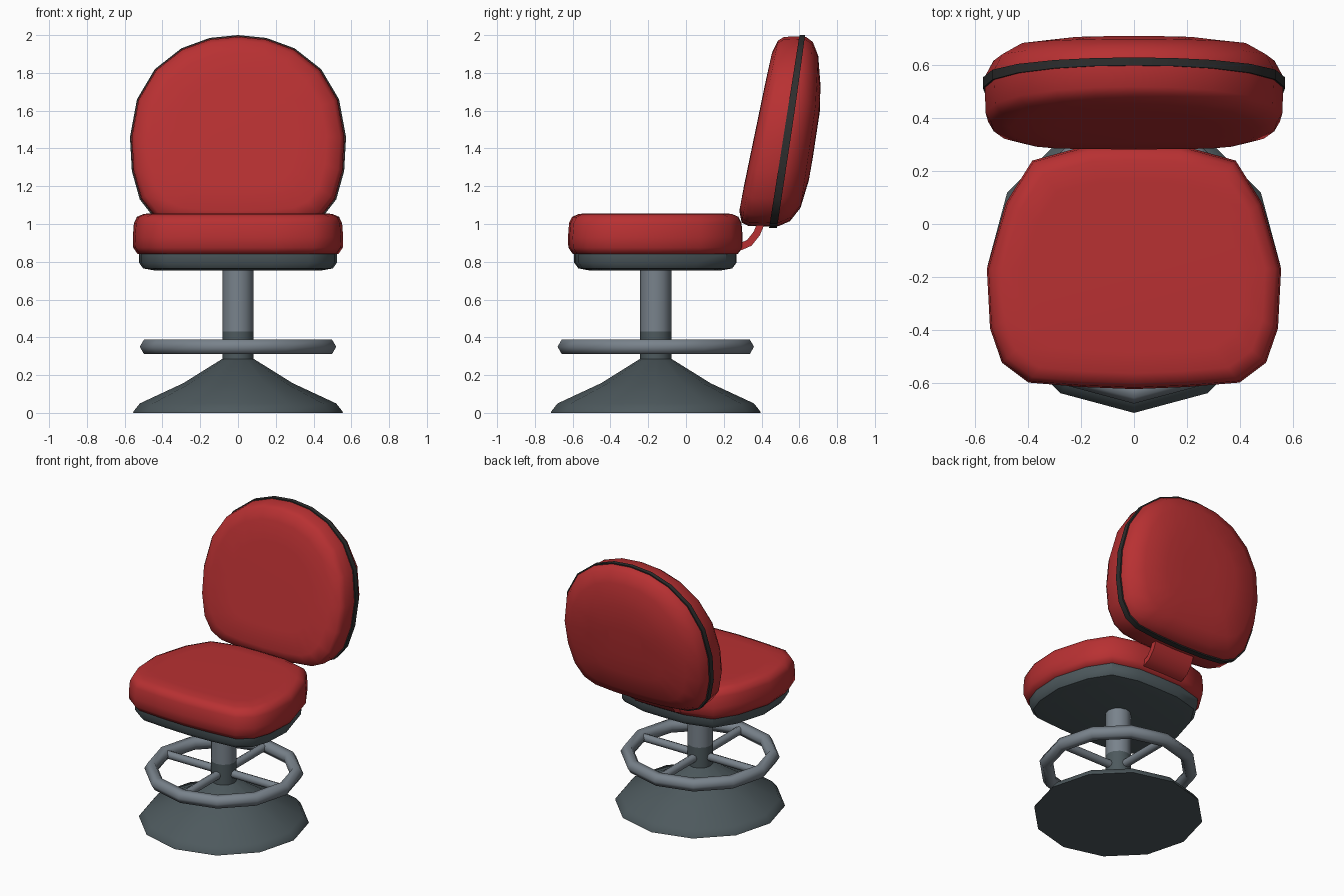
import bpy, bmesh, math
from mathutils import Vector

if "Cube" in bpy.data.objects:
    bpy.data.objects.remove(bpy.data.objects["Cube"])

AX = -0.16  # y of the pedestal axis


def mat(name, col):
    m = bpy.data.materials.new(name)
    m.diffuse_color = (*col, 1)
    m.use_nodes = True
    m.node_tree.nodes["Principled BSDF"].inputs["Base Color"].default_value = m.diffuse_color
    return m


RED = mat("red upholstery", (0.48, 0.03, 0.032))
DARK = mat("dark slate metal", (0.075, 0.1, 0.11))
GREY = mat("grey metal", (0.19, 0.225, 0.26))
TRIM = mat("black trim", (0.027, 0.027, 0.027))


def finish(name, bm, material, angle=40):
    bmesh.ops.recalc_face_normals(bm, faces=bm.faces)
    me = bpy.data.meshes.new(name)
    bm.to_mesh(me)
    bm.free()
    me.materials.append(material)
    me.polygons.foreach_set("use_smooth", [True] * len(me.polygons))
    me.set_sharp_from_angle(angle=math.radians(angle))
    ob = bpy.data.objects.new(name, me)
    bpy.context.collection.objects.link(ob)
    return ob


def loft(name, rings, material, closed=False, angle=40):
    """Bridge equal-length point rings; cap the ends or join last to first."""
    bm = bmesh.new()
    vr = [[bm.verts.new(p) for p in r] for r in rings]
    n = len(vr[0])
    pairs = list(zip(vr, vr[1:])) + ([(vr[-1], vr[0])] if closed else [])
    for a, b in pairs:
        for i in range(n):
            j = (i + 1) % n
            bm.faces.new((a[i], a[j], b[j], b[i]))
    if not closed:
        bm.faces.new(vr[0])
        bm.faces.new(vr[-1])
    return finish(name, bm, material, angle)


def circle(r, z, n=12):
    return [(r * math.cos(math.tau * i / n), AX + r * math.sin(math.tau * i / n), z)
            for i in range(n)]


def mirror(half):
    """Half outline starting and ending on the centre line -> full outline."""
    return half + [(-x, y) for x, y in half[-2:0:-1]]


# Pedestal: flared base, dark collar, grey post
loft("pedestal_base", [circle(r, z) for r, z in
     [(0.555, 0), (0.553, 0.008), (0.52, 0.05), (0.29, 0.157), (0.08, 0.288)]], DARK)
loft("post_collar", [circle(0.083, 0.285), circle(0.083, 0.432)], DARK)
loft("post", [circle(0.083, 0.432), circle(0.083, 0.77)], GREY)

# Foot ring with hexagonal section and four spokes
loft("foot_ring", [circle(0.475 + 0.045 * math.cos(math.tau * k / 6),
                          0.35 + 0.045 * math.sin(math.tau * k / 6))
                   for k in range(6)], GREY, closed=True, angle=65)
for k in range(4):
    d = Vector((math.cos(k * math.pi / 2), math.sin(k * math.pi / 2), 0))
    s = Vector((-d.y, d.x, 0))
    c = Vector((0, AX, 0.35))
    loft(f"foot_ring_spoke_{k + 1}",
         [[c + d * t + 0.028 * (s * math.cos(math.tau * i / 8)
           + Vector((0, 0, math.sin(math.tau * i / 8)))) for i in range(8)]
          for t in (0.05, 0.46)], GREY, angle=50)

# Seat outline shared by the pan and the cushion
SEAT = mirror([(0, -0.625), (0.2, -0.617), (0.40, -0.6), (0.50, -0.525), (0.545, -0.395),
               (0.557, -0.17), (0.485, 0.08), (0.385, 0.24), (0.18, 0.297), (0, 0.3)])


def seat_ring(inset, z):
    sx, sy = 1 - inset / 0.557, 1 - inset / 0.4625
    return [(x * sx, -0.1625 + (y + 0.1625) * sy, z) for x, y in SEAT]


loft("seat_pan", [seat_ring(i, z) for i, z in
     [(0.12, 0.753), (0.055, 0.765), (0.033, 0.795), (0.033, 0.85)]], DARK)
loft("seat_cushion", [seat_ring(i, z) for i, z in
     [(0.05, 0.838), (0.025, 0.842), (0.002, 0.875), (0.0, 0.93), (0.006, 1.005),
      (0.022, 1.038), (0.06, 1.054), (0.14, 1.056)]], RED, angle=60)

# Backrest: outline in x and z, layers stacked along y on a leaning plane
BACK = mirror([(0, 2.0), (0.15, 1.985), (0.30, 1.93), (0.44, 1.82), (0.535, 1.66),
               (0.572, 1.46), (0.562, 1.28), (0.52, 1.13), (0.45, 1.04),
               (0.36, 1.0), (0.2, 0.985), (0, 0.98)])


def back_ring(off, s):
    ring = []
    for x, z in BACK:
        z = 1.48 + (z - 1.48) * s
        if off < 0:
            f = 1 - 0.28 * (z - 1)                    # front pad thins to the top
        else:
            f = 1 - 0.3 * max(0, (z - 1.6) / 0.4)     # rear shell rounds off
        ring.append((x * s, 0.46 + 0.155 * (z - 0.98) / 1.02 + off * f, z))
    return ring


loft("backrest_cushion", [back_ring(o, s) for o, s in
     [(-0.198, 0.55), (-0.195, 0.82), (-0.17, 0.945), (-0.13, 0.982), (0, 0.988),
      (0.03, 0.982), (0.085, 0.93), (0.13, 0.79), (0.152, 0.5), (0.155, 0.25)]],
     RED, angle=60)
loft("backrest_trim", [back_ring(o, s) for o, s in
     [(-0.02, 0.97), (-0.02, 1), (0.022, 1), (0.022, 0.97)]], TRIM, closed=True)

# Curved bracket joining seat and backrest
path = [(0.22, 0.872), (0.29, 0.88), (0.335, 0.9), (0.375, 0.95), (0.395, 1.0), (0.41, 1.06)]
rings = []
for i, (y, z) in enumerate(path):
    a, b = Vector(path[max(i - 1, 0)]), Vector(path[min(i + 1, len(path) - 1)])
    t = (b - a).normalized()
    n = Vector((-t.y, t.x)) * 0.019
    rings.append([(sx * 0.16, y + sn * n.x, z + sn * n.y)
                  for sx, sn in ((-1, -1), (1, -1), (1, 1), (-1, 1))])
loft("back_bracket", rings, RED)
